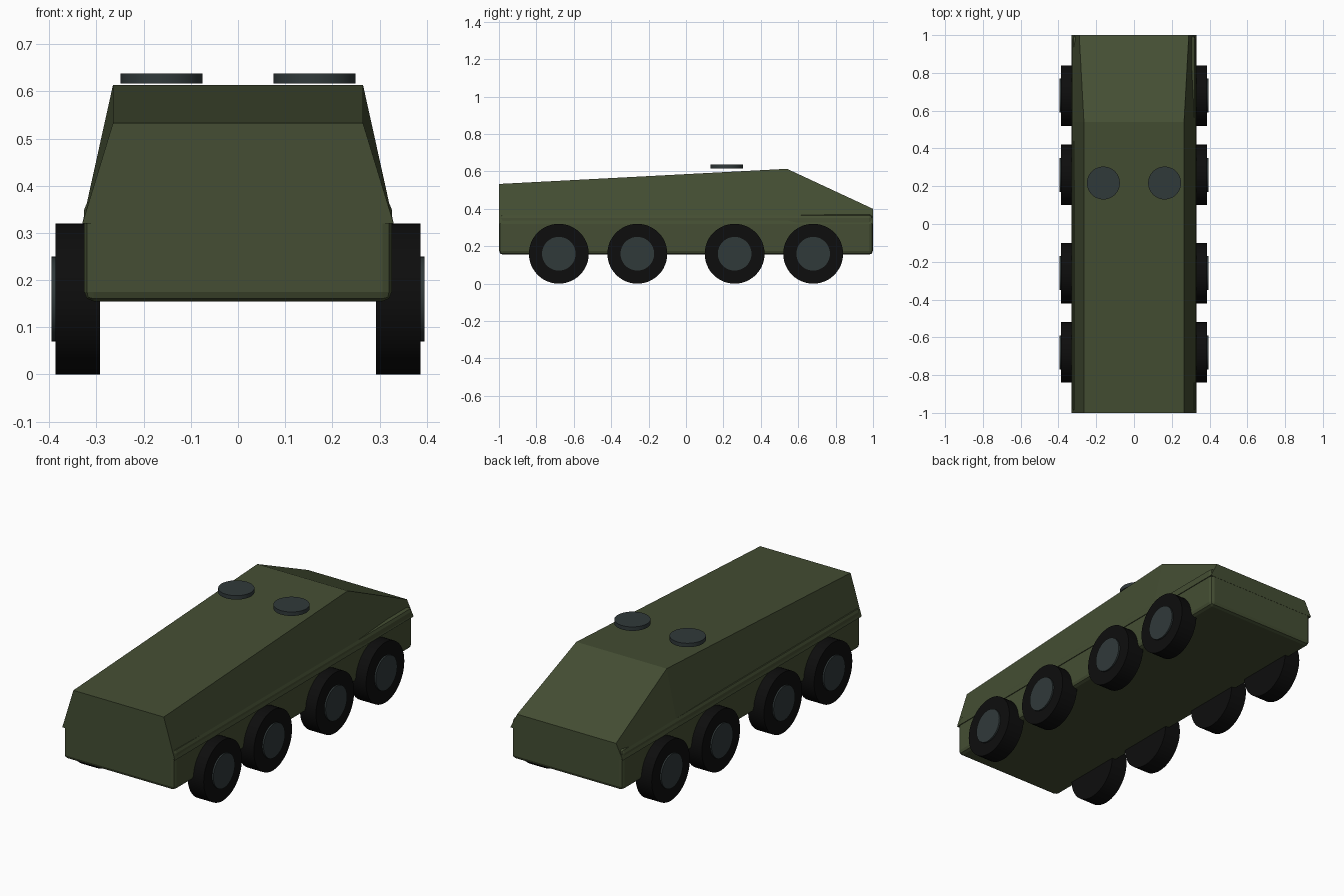
import bpy, bmesh, math

if "Cube" in bpy.data.objects:
    bpy.data.objects.remove(bpy.data.objects["Cube"])


def material(name, rgb):
    m = bpy.data.materials.new(name)
    m.diffuse_color = (*rgb, 1)
    m.use_nodes = True
    m.node_tree.nodes["Principled BSDF"].inputs["Base Color"].default_value = m.diffuse_color
    return m


GREEN = material("olive green", (0.058, 0.076, 0.033))
RUBBER = material("black rubber", (0.004, 0.004, 0.004))
STEEL = material("dark steel", (0.03, 0.041, 0.042))


def finish(obj, name, mat):
    obj.name = name
    obj.data.materials.append(mat)
    return obj


def cylinder(name, mat, radius, depth, loc, sideways=False, sides=48):
    rot = (0, math.pi / 2, 0) if sideways else (0, 0, 0)
    bpy.ops.mesh.primitive_cylinder_add(vertices=sides, radius=radius, depth=depth,
                                        location=loc, rotation=rot)
    bpy.ops.object.shade_smooth_by_angle()
    return finish(bpy.context.object, name, mat)


# Lower hull: long box with softened edges
bpy.ops.mesh.primitive_cube_add(size=1, location=(0, 0, 0.2625))
lower = finish(bpy.context.object, "lower_hull", GREEN)
lower.scale = (0.652, 1.998, 0.215)
bpy.ops.object.transform_apply(location=False, rotation=False, scale=True)
bevel = lower.modifiers.new("soft_edges", "BEVEL")
bevel.width = 0.02
bevel.segments = 2

# Upper hull: cross-sections (y, roof half width, roof height) over a flat base
BASE_Z, BASE_X = 0.32, 0.33
sections = [(-1.0, 0.265, 0.533), (0.54, 0.265, 0.614), (1.0, 0.29, 0.40)]
bm = bmesh.new()
rings = []
for y, x, z in sections:
    rings.append([bm.verts.new(p) for p in
                  ((-BASE_X, y, BASE_Z), (BASE_X, y, BASE_Z), (x, y, z), (-x, y, z))])
for a, b in zip(rings, rings[1:]):
    for i in range(4):
        j = (i + 1) % 4
        bm.faces.new((a[i], a[j], b[j], b[i]))
bm.faces.new(rings[0])
bm.faces.new(rings[-1])
bmesh.ops.recalc_face_normals(bm, faces=bm.faces)
mesh = bpy.data.meshes.new("upper_hull")
bm.to_mesh(mesh)
bm.free()
upper = bpy.data.objects.new("upper_hull", mesh)
bpy.context.collection.objects.link(upper)
finish(upper, "upper_hull", GREEN)

for side, label in ((-1, "left"), (1, "right")):
    # Four wheels per side, each a tire with a raised hub
    for n, y in enumerate((-0.68, -0.26, 0.26, 0.68), 1):
        cylinder(f"{label}_tire_{n}", RUBBER, 0.16, 0.094, (side * 0.34, y, 0.16), True)
        cylinder(f"{label}_hub_{n}", STEEL, 0.09, 0.05, (side * 0.37, y, 0.16), True)
    # Round roof hatch
    cylinder(f"{label}_hatch", STEEL, 0.087, 0.021, (side * 0.162, 0.217, 0.6275))
